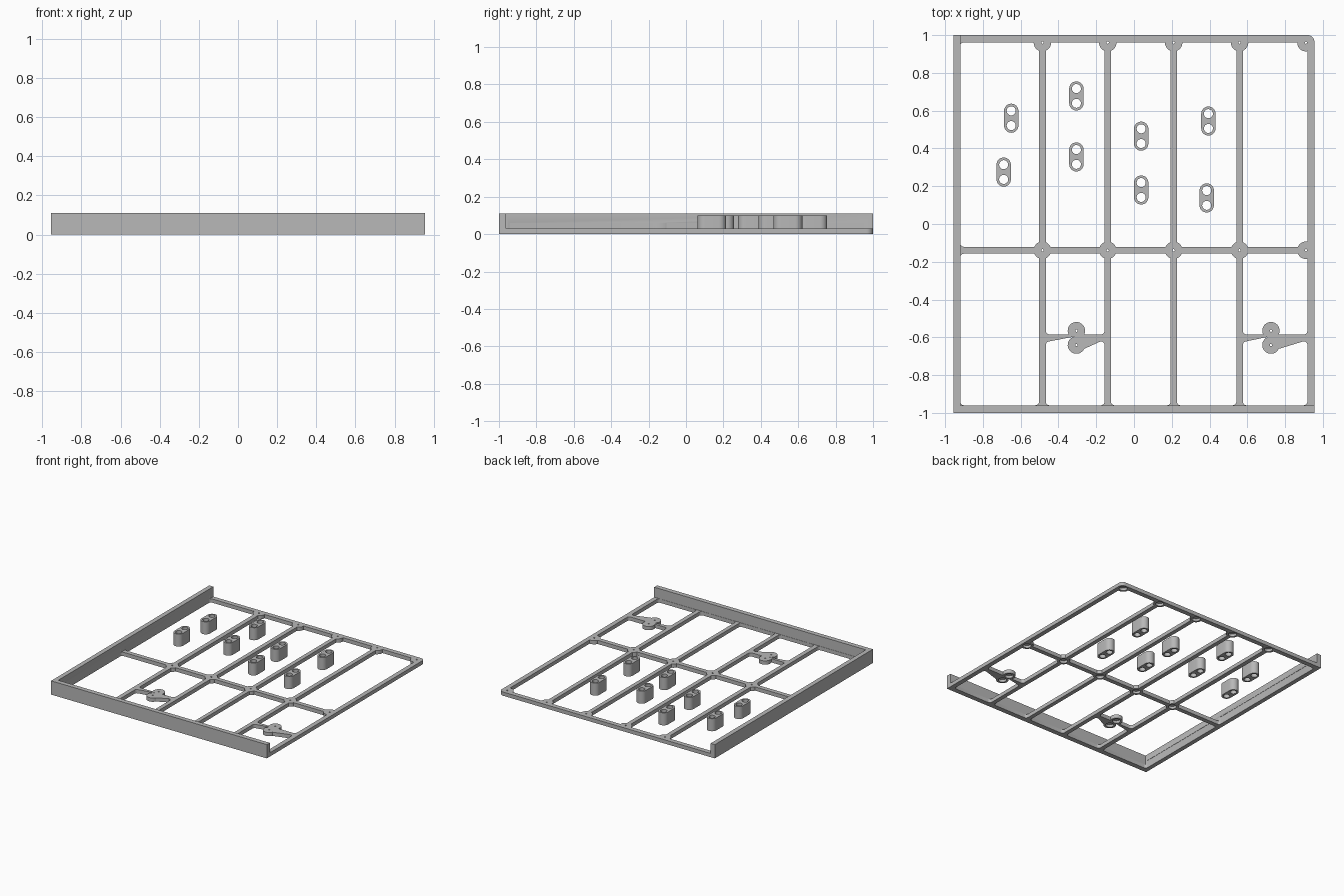
import bpy, bmesh, math

if "Cube" in bpy.data.objects:
    bpy.data.objects.remove(bpy.data.objects["Cube"])

grey = bpy.data.materials.new("plain grey")
grey.diffuse_color = (0.48, 0.48, 0.48, 1)
grey.use_nodes = True
grey.node_tree.nodes["Principled BSDF"].inputs["Base Color"].default_value = grey.diffuse_color


def arc(cx, cy, r, a0, a1, n):
    return [(cx + r * math.cos(a0 + (a1 - a0) * i / n),
             cy + r * math.sin(a0 + (a1 - a0) * i / n)) for i in range(n + 1)]


def circle(cx, cy, r, n=24):
    return arc(cx, cy, r, 0, 2 * math.pi, n)[:-1]


def prisms(name, outlines, z0, z1):
    """One object made of upright prisms, one for each outline."""
    bm = bmesh.new()
    for pts in outlines:
        lo = [bm.verts.new((x, y, z0)) for x, y in pts]
        hi = [bm.verts.new((x, y, z1)) for x, y in pts]
        bm.faces.new(lo[::-1])
        bm.faces.new(hi)
        for i in range(len(pts)):
            j = (i + 1) % len(pts)
            bm.faces.new((lo[i], lo[j], hi[j], hi[i]))
    bmesh.ops.recalc_face_normals(bm, faces=bm.faces)
    mesh = bpy.data.meshes.new(name)
    bm.to_mesh(mesh)
    bm.free()
    mesh.materials.append(grey)
    ob = bpy.data.objects.new(name, mesh)
    bpy.context.collection.objects.link(ob)
    return ob


def combine(ob, other, operation):
    """Apply a boolean and drop the helper object."""
    mod = ob.modifiers.new("boolean", 'BOOLEAN')
    mod.operation, mod.object, mod.solver = operation, other, 'EXACT'
    bpy.context.view_layer.objects.active = ob
    bpy.ops.object.modifier_apply(modifier=mod.name)
    bpy.data.objects.remove(other)


def smooth(ob):
    bpy.ops.object.select_all(action='DESELECT')
    ob.select_set(True)
    bpy.context.view_layer.objects.active = ob
    bpy.ops.object.shade_smooth_by_angle(angle=math.radians(30))


# Layout
BOSS = 0.046
node_x = (-0.485, -0.139, 0.21, 0.559, 0.91)
nodes = [(x, y) for x in node_x for y in (0.96, -0.139)]
columns = [(-0.92, -0.503), (-0.467, -0.156), (-0.122, 0.194),
           (0.227, 0.542), (0.576, 0.918)]
tab_x = {1: -0.305, 4: 0.725}
TAB_HI, TAB_LO = -0.565, -0.641


def boss_corner(px, py):
    """Screw boss close to a cell corner, if there is one."""
    for n in nodes:
        if math.hypot(n[0] - px, n[1] - py) < 0.035:
            return n


def short_arc(c, r, p, q):
    a0 = math.atan2(p[1] - c[1], p[0] - c[0])
    a1 = math.atan2(q[1] - c[1], q[0] - c[0])
    d = (a1 - a0 + math.pi) % (2 * math.pi) - math.pi
    return arc(c[0], c[1], r, a0, a0 + d, 10)


def cell(x0, x1, y0, y1, r=0.02, tab=None, tab_y=None):
    """Opening outline, counter-clockwise, with bosses biting into it."""
    pts = []
    corners = [(x0, y0, 1, 1), (x1, y0, -1, 1), (x1, y1, -1, -1), (x0, y1, 1, -1)]
    for i, (px, py, sx, sy) in enumerate(corners):
        n = boss_corner(px, py)
        if n:
            on_h = (n[0] + sx * math.sqrt(BOSS**2 - (py - n[1])**2), py)
            on_v = (px, n[1] + sy * math.sqrt(BOSS**2 - (px - n[0])**2))
            p, q = (on_v, on_h) if i % 2 == 0 else (on_h, on_v)
            pts += short_arc(n, BOSS, p, q)
        else:
            a = math.pi + i * math.pi / 2
            pts += arc(px + sx * r, py + sy * r, r, a, a + math.pi / 2, 5)
        # Round tab on the lower edge (after corner 0) or upper edge (after 2)
        if tab is not None and i == (0 if tab_y > y0 and tab_y == TAB_HI else 2):
            s = 1 if i == 0 else -1
            dy = py - tab_y
            a = math.asin(abs(dy) / BOSS)
            start = math.pi + a if s == 1 else -a
            pts += arc(tab, tab_y, BOSS, start, start - math.pi - 2 * a, 20)
    return pts


# Frame: flat plate with one rounded corner, and tall walls on two sides
outline = [(-0.955, -1), (0.955, -1)] + arc(0.92, 0.965, 0.035, 0, math.pi / 2, 8) + [(-0.955, 1)]
frame = prisms("frame", [outline], 0, 0.03)
wall = prisms("wall", [[(-0.955, -1), (0.955, -1), (0.955, -0.962), (-0.918, -0.962),
                        (-0.918, 1), (-0.955, 1)]], 0, 0.11)
combine(frame, wall, 'UNION')

# Openings between the rails
cells = []
for i, (a, b) in enumerate(columns):
    cells.append(cell(a, b, -0.121, 0.962))
    if i in tab_x:
        cells.append(cell(a, b, -0.585, -0.157, tab=tab_x[i], tab_y=TAB_HI))
        cells.append(cell(a, b, -0.96, -0.621, tab=tab_x[i], tab_y=TAB_LO))
    else:
        cells.append(cell(a, b, -0.96, -0.157))
combine(frame, prisms("opening_cutter", cells, -0.05, 0.06), 'DIFFERENCE')

# Screw holes with wider recesses underneath
screws = nodes + [(x, y) for x in tab_x.values() for y in (TAB_HI, TAB_LO)]
combine(frame, prisms("recess_cutter", [circle(x, y, 0.03) for x, y in screws], -0.05, 0.02), 'DIFFERENCE')
combine(frame, prisms("hole_cutter", [circle(x, y, 0.006, 12) for x, y in screws], -0.05, 0.06), 'DIFFERENCE')
smooth(frame)

# Loose spacers, each a rounded block with two through holes
spots = [(-0.65, 0.56), (-0.69, 0.275), (-0.305, 0.678), (-0.305, 0.355),
         (0.038, 0.465), (0.038, 0.18), (0.394, 0.545), (0.385, 0.138)]
for k, (x, y) in enumerate(spots):
    body = (arc(x, y + 0.039, 0.038, 0, math.pi, 16)
            + arc(x, y - 0.039, 0.038, math.pi, 2 * math.pi, 16))
    spacer = prisms(f"spacer_{k + 1}", [body], 0, 0.1)
    holes = [circle(x, y + s * 0.039, 0.024) for s in (1, -1)]
    combine(spacer, prisms("spacer_cutter", holes, -0.05, 0.2), 'DIFFERENCE')
    smooth(spacer)
